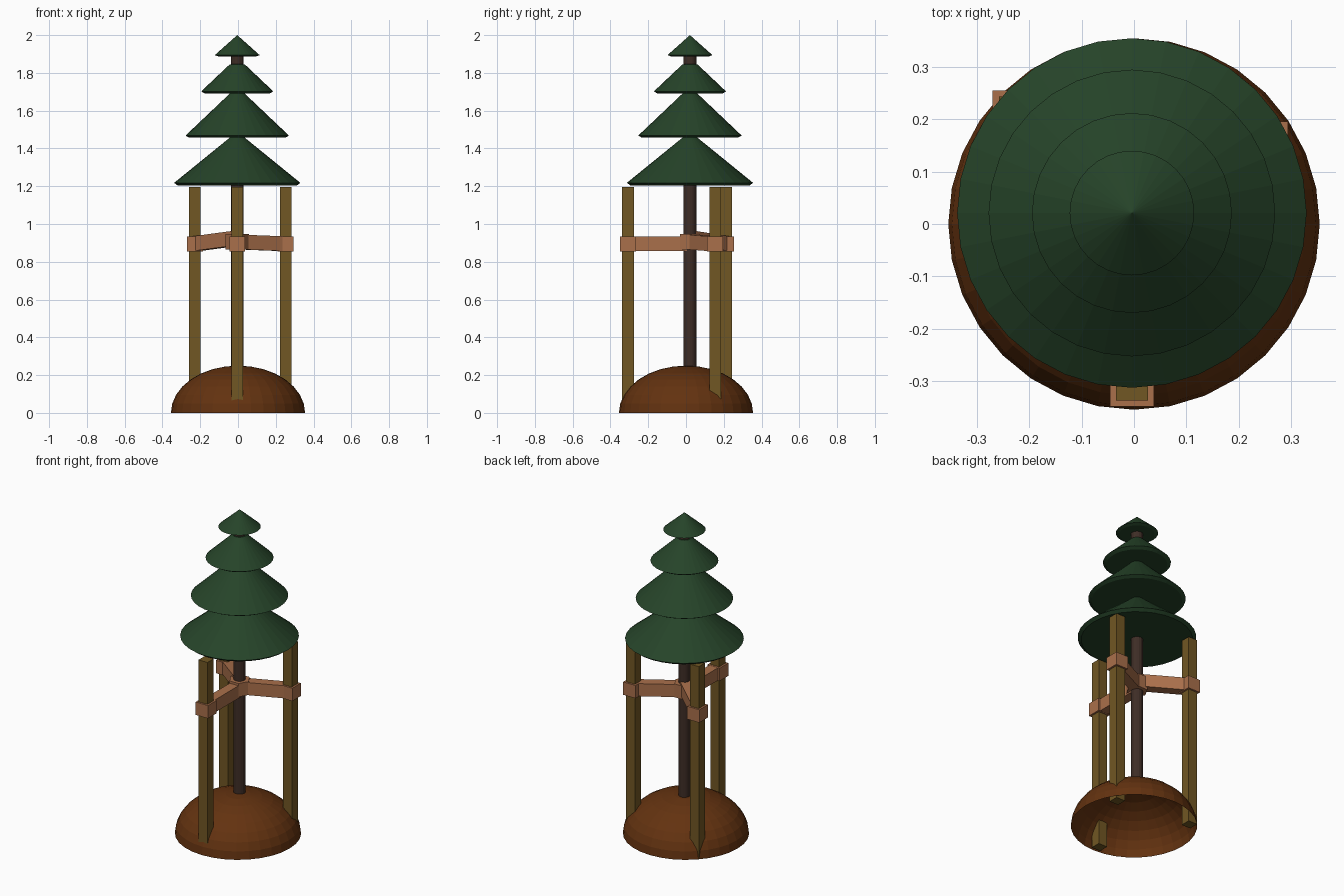
import bpy, bmesh, math
from mathutils import Vector, Matrix

if "Cube" in bpy.data.objects:
    bpy.data.objects.remove(bpy.data.objects["Cube"])


def material(name, rgb):
    m = bpy.data.materials.new(name)
    m.diffuse_color = (*rgb, 1)
    m.use_nodes = True
    m.node_tree.nodes["Principled BSDF"].inputs["Base Color"].default_value = m.diffuse_color
    return m


GREEN = material("needle green", (0.019, 0.057, 0.022))
BARK = material("bark brown", (0.048, 0.026, 0.019))
WOOD = material("stake wood", (0.165, 0.095, 0.017))
SOIL = material("soil brown", (0.125, 0.032, 0.005))
STRAP = material("strap tan", (0.40, 0.16, 0.07))


def finish(bm, name, mat):
    bmesh.ops.recalc_face_normals(bm, faces=bm.faces)
    me = bpy.data.meshes.new(name)
    bm.to_mesh(me)
    bm.free()
    me.materials.append(mat)
    ob = bpy.data.objects.new(name, me)
    bpy.context.collection.objects.link(ob)
    return ob


def revolve(name, profile, mat, center=(0, 0), sides=32):
    """Turn a profile of (radius, z) about a vertical axis; radius 0 closes it."""
    bm = bmesh.new()
    rings = []
    for r, z in profile:
        n = sides if r > 0 else 1
        rings.append([bm.verts.new((center[0] + r * math.cos(2 * math.pi * i / sides),
                                    center[1] + r * math.sin(2 * math.pi * i / sides), z))
                      for i in range(n)])
    for a, b in zip(rings, rings[1:]):
        for i in range(sides):
            j = (i + 1) % sides
            quad = [a[i % len(a)], a[j % len(a)], b[j % len(b)], b[i % len(b)]]
            bm.faces.new(list(dict.fromkeys(quad)))
    return finish(bm, name, mat)


def box(name, center, size, mat, rot=None):
    bm = bmesh.new()
    bmesh.ops.create_cube(bm, size=1)
    m = Matrix.Translation(center) @ (rot or Matrix()) @ Matrix.Diagonal((*size, 1))
    bmesh.ops.transform(bm, matrix=m, verts=bm.verts)
    return finish(bm, name, mat)


AXIS = (-0.004, 0.021)

# hollow soil mound, open underneath
revolve("soil_mound", [(0.355 * math.cos(math.pi / 16 * i) if i < 8 else 0,
                        0.25 * math.sin(math.pi / 16 * i)) for i in range(9)], SOIL)

# trunk
revolve("trunk", [(0, 0.23), (0.034, 0.23), (0.034, 1.93), (0, 1.93)], BARK, AXIS, 16)

# foliage tiers: underside z, rim radius, rim z, top radius, top z, apex z
tiers = [(1.203, 0.334, 1.218, 0.036, 1.46, 1.48),
         (1.457, 0.274, 1.468, 0.040, 1.69, 1.70),
         (1.690, 0.191, 1.702, 0.040, 1.845, 1.85),
         (1.887, 0.119, 1.894, 0.036, 1.968, 2.0)]
for k, (z0, r, z1, rt, zt, za) in enumerate(tiers):
    revolve(f"foliage_tier_{k + 1}",
            [(0, z0), (r - 0.02, z0), (r, z1), (rt, zt), (0, za)], GREEN, AXIS)

# stakes with strap sleeves and arms reaching to the trunk
stakes = {"front": (-0.004, -0.307, 0.895), "right": (0.252, 0.154, 0.905),
          "left": (-0.228, 0.213, 0.925)}
for side, (x, y, z_in) in stakes.items():
    box(f"{side}_stake", (x, y, 0.5975), (0.061, 0.061, 1.195), WOOD)
    box(f"{side}_strap_sleeve", (x, y, 0.895), (0.084, 0.084, 0.08), STRAP)
    a, b = Vector((x, y, 0.895)), Vector((*AXIS, z_in))
    d = b - a
    yaw = Matrix.Rotation(math.atan2(d.y, d.x), 4, 'Z')
    pitch = Matrix.Rotation(-math.atan2(d.z, d.xy.length), 4, 'Y')
    box(f"{side}_strap_arm", (a + b) / 2, (d.length, 0.06, 0.078), STRAP, yaw @ pitch)

# strap hub around the trunk
revolve("strap_hub", [(0, 0.865), (0.062, 0.865), (0.062, 0.948), (0, 0.948)], STRAP, AXIS, 6)
